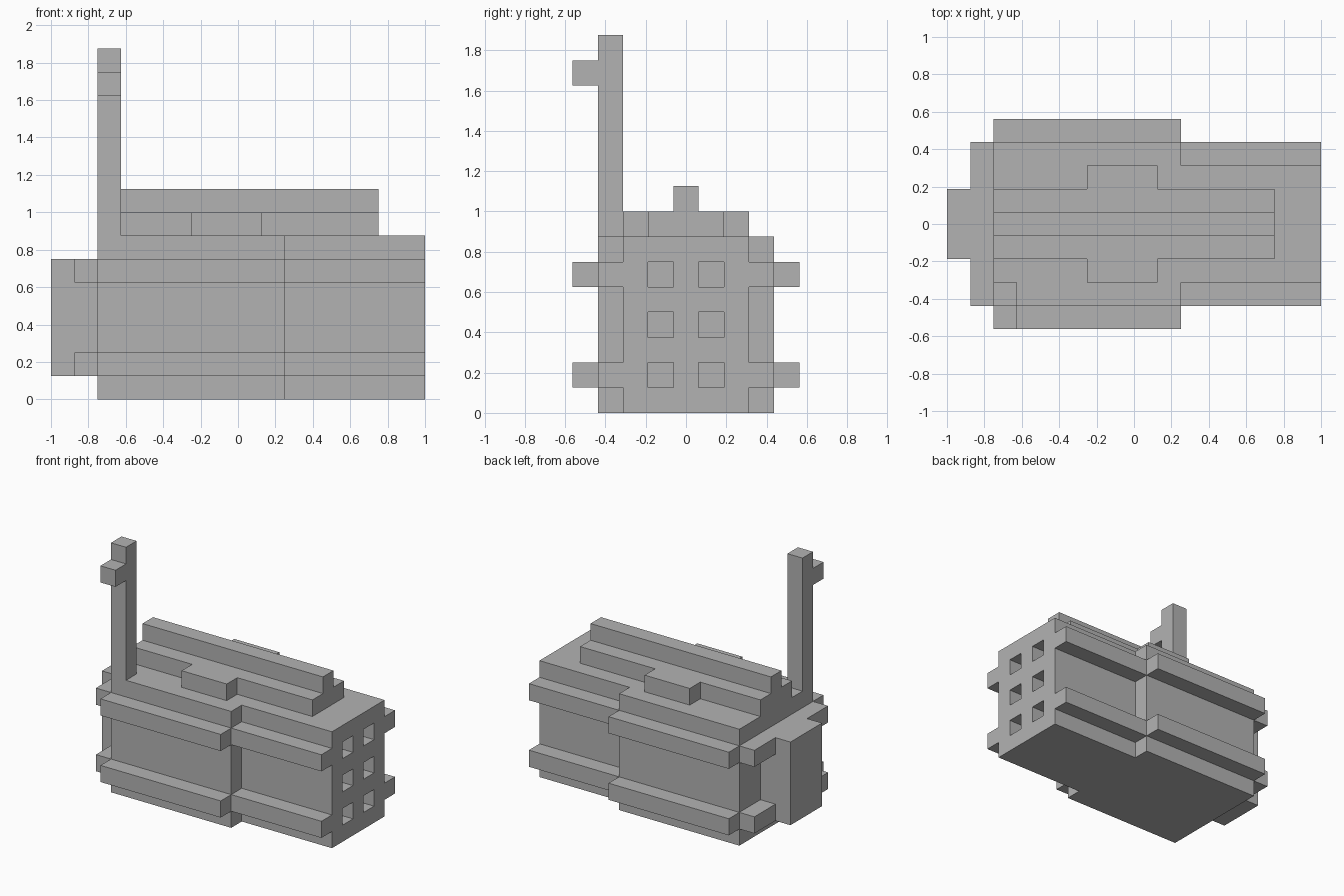
import bpy
import bmesh
from mathutils import Vector

cube = bpy.data.objects.get("Cube")
if cube:
    bpy.data.objects.remove(cube, do_unlink=True)

U = 0.125  # one block

grey = bpy.data.materials.new("plain grey")
grey.use_nodes = True
GREY = (0.45, 0.45, 0.45, 1)
grey.diffuse_color = GREY
grey.node_tree.nodes["Principled BSDF"].inputs["Base Color"].default_value = GREY


def extrude(name, outline, offset):
    """Solid made by sweeping a closed outline, in blocks, along offset."""
    bm = bmesh.new()
    face = bm.faces.new([bm.verts.new(Vector(p) * U) for p in outline])
    swept = bmesh.ops.extrude_face_region(bm, geom=[face], use_keep_orig=True)["geom"]
    moved = [g for g in swept if isinstance(g, bmesh.types.BMVert)]
    bmesh.ops.translate(bm, vec=Vector(offset) * U, verts=moved)
    bmesh.ops.recalc_face_normals(bm, faces=bm.faces)
    mesh = bpy.data.meshes.new(name)
    bm.to_mesh(mesh)
    bm.free()
    mesh.materials.append(grey)
    obj = bpy.data.objects.new(name, mesh)
    bpy.context.collection.objects.link(obj)
    return obj


def box(name, x, y, z):
    base = [(x[0], y[0], z[0]), (x[1], y[0], z[0]), (x[1], y[1], z[0]), (x[0], y[1], z[0])]
    return extrude(name, base, (0, 0, z[1] - z[0]))


def ribbed_hull(name, x0, x1, w):
    """Hull section with a low and a high rib along both sides."""
    r = w + 1
    half = [(w, 0), (w, 1), (r, 1), (r, 2), (w, 2), (w, 5), (r, 5), (r, 6), (w, 6), (w, 7)]
    outline = half + [(-y, z) for y, z in reversed(half)]
    return extrude(name, [(x0, y, z) for y, z in outline], (x1 - x0, 0, 0))


# Hull: wide section and narrower section
ribbed_hull("wide_hull", -6, 2, 3.5)
narrow = ribbed_hull("narrow_hull", 2, 8, 2.5)

# Recessed square windows in the end wall
for z in (1, 3, 5):
    for y in (-1.5, 0.5):
        cutter = box("window_cutter", (7, 9), (y, y + 1), (z, z + 1))
        cutter.hide_render = True
        cutter.hide_viewport = True
        cut = narrow.modifiers.new("window", 'BOOLEAN')
        cut.operation = 'DIFFERENCE'
        cut.solver = 'EXACT'
        cut.object = cutter

# Bake the cuts and drop the cutters
bpy.context.view_layer.update()
graph = bpy.context.evaluated_depsgraph_get()
baked = bpy.data.meshes.new_from_object(narrow.evaluated_get(graph))
narrow.modifiers.clear()
narrow.data = baked
for obj in [o for o in bpy.data.objects if o.name.startswith("window_cutter")]:
    bpy.data.objects.remove(obj, do_unlink=True)

# Other end: central box with short ribs on each side of it
box("end_box", (-8, -6), (-1.5, 1.5), (1, 6))
for level, z in (("low", 1), ("high", 5)):
    for side, y in (("right", -3.5), ("left", 1.5)):
        box(f"end_rib_{level}_{side}", (-7, -6), (y, y + 2), (z, z + 1))

# Stepped roof with side bulges and a ridge
roof = [(-6, 1.5), (-2, 1.5), (-2, 2.5), (1, 2.5), (1, 1.5), (6, 1.5)]
roof += [(x, -y) for x, y in reversed(roof)]
extrude("roof_step", [(x, y, 7) for x, y in roof], (0, 0, 1))
box("roof_ridge", (-6, 6), (-0.5, 0.5), (8, 9))

# Tall corner pole with a hook
box("pole", (-6, -5), (-3.5, -2.5), (7, 15))
box("pole_hook", (-6, -5), (-4.5, -3.5), (13, 14))
